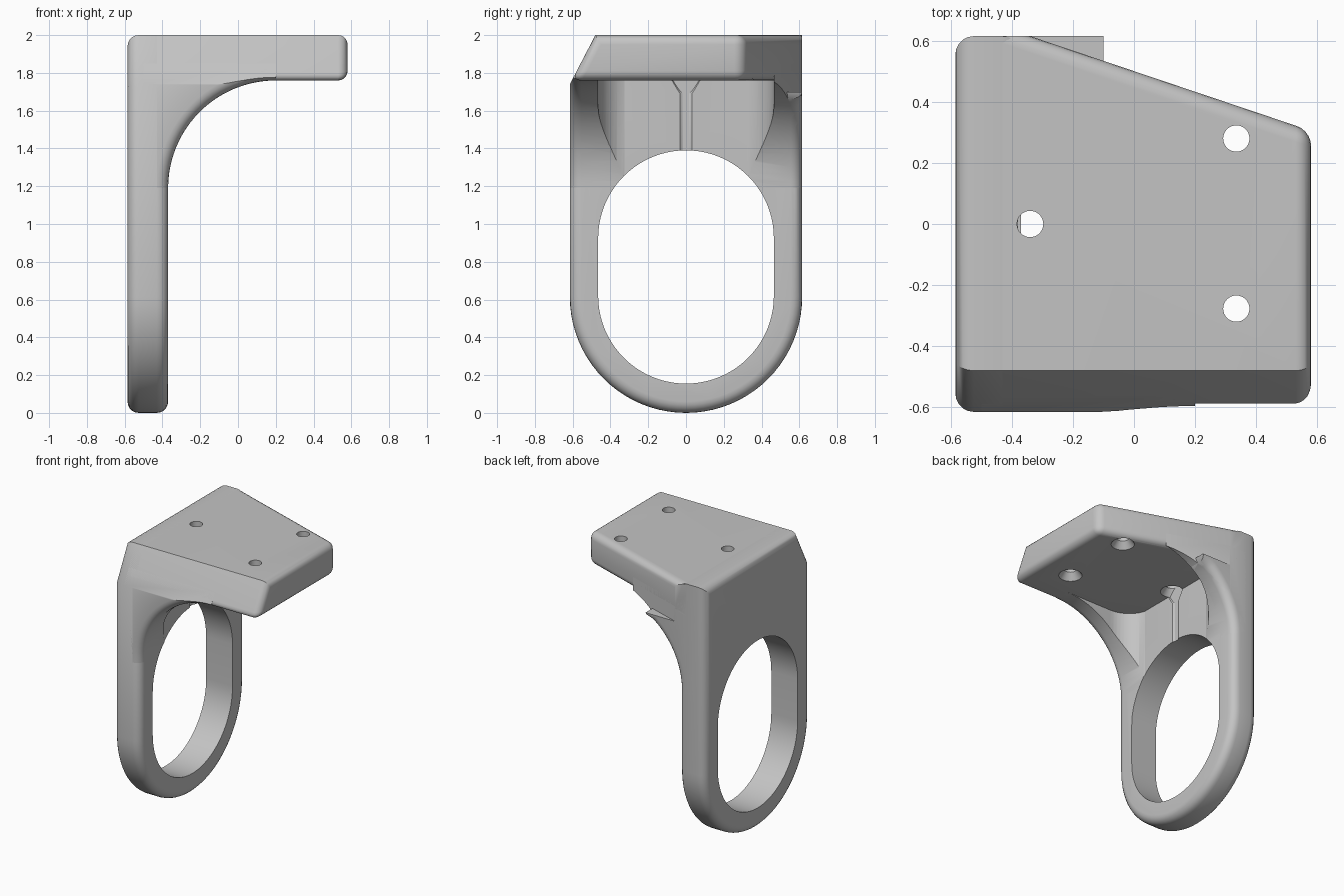
import bpy, bmesh
from math import sin, cos, pi, radians
from mathutils import Vector

cube = bpy.data.objects.get("Cube")
if cube:
    bpy.data.objects.remove(cube, do_unlink=True)

grey = bpy.data.materials.new("plain_grey")
grey.use_nodes = True
colour = (0.55, 0.55, 0.55, 1)
grey.diffuse_color = colour
grey.node_tree.nodes["Principled BSDF"].inputs["Base Color"].default_value = colour

# Shared dimensions
BACK, FACE, FRONT = -0.585, -0.37, 0.58
HALF, INNER = 0.615, 0.465
UNDER, TOP, ROUND = 1.76, 2.0, 0.06
SLOPE_LOW, SLOPE_HIGH = Vector((0, -HALF, 1.74)), Vector((0, -0.48, TOP))
SLANT_A, SLANT_B = Vector((-0.34, HALF, 0)), Vector((FRONT, 0.305, 0))
SLANT_NORMAL = Vector((SLANT_A.y - SLANT_B.y, SLANT_B.x - SLANT_A.x, 0))
SLOPE_NORMAL = Vector((0, SLOPE_LOW.z - SLOPE_HIGH.z, SLOPE_HIGH.y - SLOPE_LOW.y))


def arc(cx, cy, r, start, end, n=24):
    angles = [radians(start + (end - start) * i / n) for i in range(n + 1)]
    return [(cx + r * cos(a), cy + r * sin(a)) for a in angles]


def prism(points, axis, low, high):
    """Closed prism; axis is the extrusion direction."""
    def place(p, d):
        return {"x": (d, *p), "y": (p[0], d, p[1]), "z": (*p, d)}[axis]
    bm = bmesh.new()
    a, b = [[bm.verts.new(place(p, d)) for p in points] for d in (low, high)]
    bm.faces.new(a)
    bm.faces.new(b)
    for i in range(len(points)):
        j = (i + 1) % len(points)
        bm.faces.new((a[i], a[j], b[j], b[i]))
    bmesh.ops.recalc_face_normals(bm, faces=bm.faces)
    return bm


def round_edges(bm, rule, size):
    edges = [e for e in bm.edges if rule(e.verts[0].co, e.verts[1].co)]
    bmesh.ops.bevel(bm, geom=edges, offset=size, segments=5, profile=0.5,
                    affect="EDGES", clamp_overlap=False)


def slice_off(bm, point, normal):
    bmesh.ops.bisect_plane(bm, geom=bm.verts[:] + bm.edges[:] + bm.faces[:],
                           plane_co=point, plane_no=normal, clear_outer=True)
    bmesh.ops.holes_fill(bm, edges=[e for e in bm.edges if e.is_boundary])


def finish(name, bm):
    bmesh.ops.recalc_face_normals(bm, faces=bm.faces)
    mesh = bpy.data.meshes.new(name)
    bm.to_mesh(mesh)
    bm.free()
    mesh.materials.append(grey)
    ob = bpy.data.objects.new(name, mesh)
    bpy.context.collection.objects.link(ob)
    return ob


def activate(ob):
    bpy.ops.object.select_all(action="DESELECT")
    ob.select_set(True)
    bpy.context.view_layer.objects.active = ob


def cut(ob, cutters):
    activate(ob)
    for c in cutters:
        mod = ob.modifiers.new("cut", "BOOLEAN")
        mod.operation, mod.solver, mod.object = "DIFFERENCE", "EXACT", c
        bpy.ops.object.modifier_apply(modifier=mod.name)


def lathe(name, x, y, profile, n=32):
    """Vertical turned solid from (radius, z) pairs."""
    bm = bmesh.new()
    rings = [[bm.verts.new((x + r * cos(2 * pi * i / n), y + r * sin(2 * pi * i / n), z))
              for i in range(n)] for r, z in profile]
    for a, b in zip(rings, rings[1:]):
        for i in range(n):
            j = (i + 1) % n
            bm.faces.new((a[i], a[j], b[j], b[i]))
    bm.faces.new(rings[0])
    bm.faces.new(rings[-1])
    return finish(name, bm)


# Back wall with a round foot and rounded rims
outline = arc(0, HALF, HALF, 180, 360, 40) + [
    (HALF, TOP), (SLOPE_HIGH.y, TOP), (-HALF, SLOPE_LOW.z)]
bm = prism(outline, "x", BACK, FACE)
round_edges(bm, lambda a, b: abs(a.x - b.x) < 1e-4, ROUND)
wall = finish("ring_wall", bm)

# Top plate with sloped front and slanted rear edge
bm = prism([(-0.5, -HALF), (FRONT, -HALF), (FRONT, SLANT_B.y),
            (SLANT_A.x, HALF), (-0.5, HALF)], "z", UNDER, TOP)
for v in bm.verts:
    if v.co.y < -0.6:
        t = (v.co.z - SLOPE_LOW.z) / (TOP - SLOPE_LOW.z)
        v.co.y = SLOPE_LOW.lerp(SLOPE_HIGH, t).y


def plate_rule(a, b):
    middle = (a + b) / 2
    top_front = middle.y < -0.4 and min(a.z, b.z) > 1.9 and middle.x < 0.5
    return middle.x > -0.3 and not top_front


round_edges(bm, plate_rule, 0.05)
plate = finish("top_plate", bm)

# Curved side braces, later hollowed between
curve = arc(0.2, 1.19, 0.57, 180, 90)


def brace_solid(points, low, high):
    solid = prism(points, "y", low, high)
    on_arc = lambda p: abs((p.x - 0.2) ** 2 + (p.z - 1.19) ** 2 - 0.57 ** 2) < 1e-4
    round_edges(solid, lambda a, b: on_arc(a) and on_arc(b)
                and abs(a.y - b.y) < 1e-4 and abs(a.y) > 0.6, ROUND)
    return solid


bm = brace_solid(curve + [(0.2, 1.85), (-0.5, 1.85), (-0.5, 1.19)], -HALF, HALF)
slice_off(bm, SLOPE_LOW, SLOPE_NORMAL)
slice_off(bm, SLANT_A, SLANT_NORMAL)
braces = finish("side_braces", bm)

# Rear brace lip that stands proud of the slanted edge
short = [p for p in curve if p[0] < -0.1]
bm = brace_solid(short + [(-0.1, 1.7), (-0.5, 1.7), (-0.5, 1.19)], INNER + 0.01, HALF)
lip = finish("rear_brace_lip", bm)

# Cutters: oval opening, hollow between braces, countersunk screw holes
oval = finish("oval_cutter", prism(
    arc(0, 0.62, INNER, 180, 360, 40) + arc(0, 0.925, INNER, 0, 180, 40), "x", -1, 1))
r = 0.2
hollow = finish("hollow_cutter", prism(
    arc(FACE - 0.01 + r, -INNER + r, r, 270, 180, 12)
    + arc(FACE - 0.01 + r, INNER - r, r, 180, 90, 12)
    + [(1, INNER), (1, -INNER)], "z", 0.5, 1.95))
hole = [(0.043, 2.1), (0.043, 1.81), (0.08, UNDER)]
screws = [lathe("screw_cutter", 0.335, y, hole + [(0.08, 1.7)]) for y in (-0.277, 0.28)]
screws.append(lathe("screw_cutter", FACE + 0.03, 0, hole + [(0.043, 1.69), (0.043, 1.3)]))

cut(wall, [oval, screws[2]])
cut(plate, screws)
cut(braces, [hollow, oval])

for c in [oval, hollow] + screws:
    bpy.data.objects.remove(c, do_unlink=True)

for ob in (wall, plate, braces, lip):
    activate(ob)
    bpy.ops.object.shade_smooth_by_angle(angle=radians(30))
